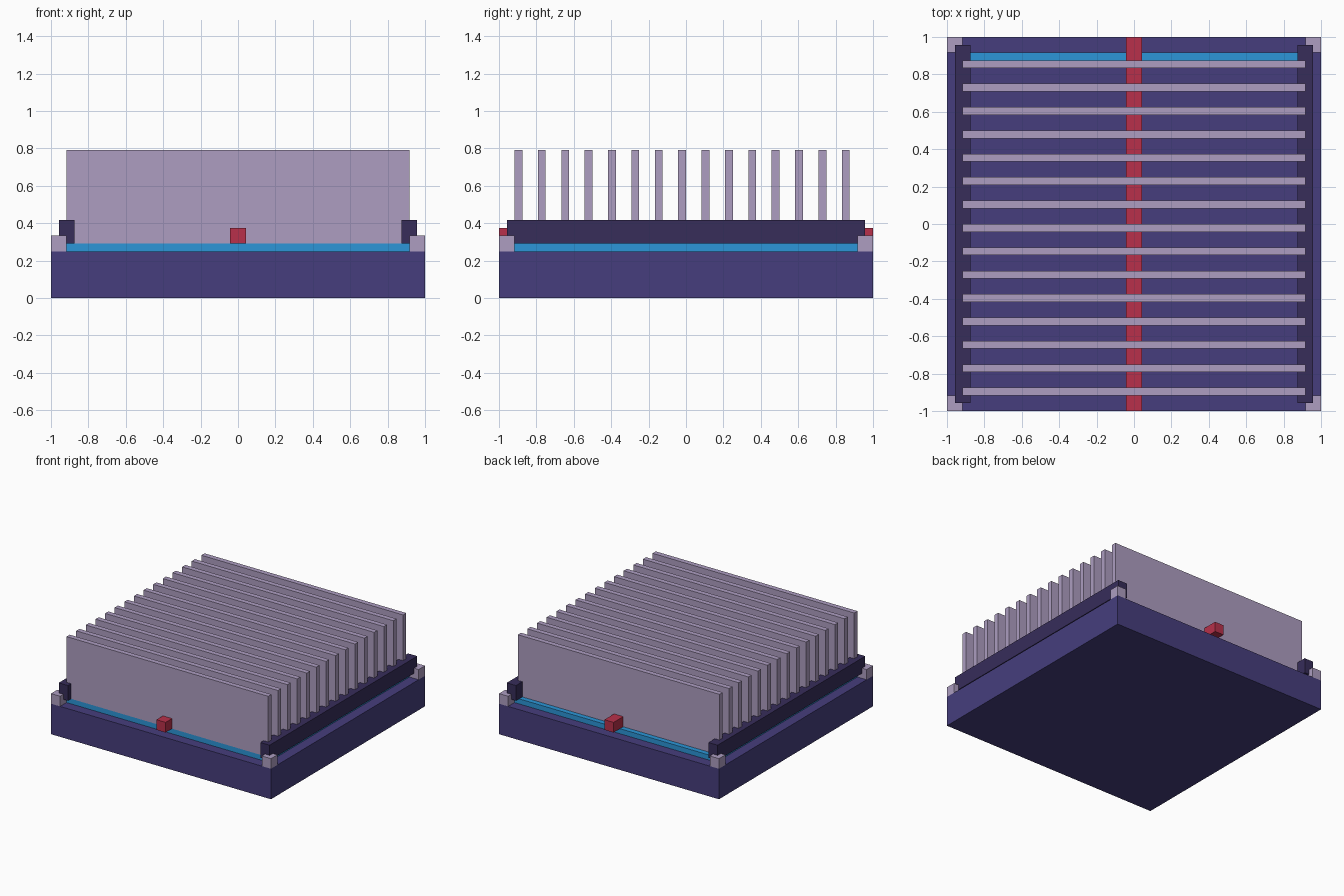
import bpy
import bmesh

if "Cube" in bpy.data.objects:
    bpy.data.objects.remove(bpy.data.objects["Cube"])

U = 1 / 24  # the model sits on a grid of 48 units across


def material(name, r, g, b):
    m = bpy.data.materials.new(name)
    m.diffuse_color = (r, g, b, 1)
    m.use_nodes = True
    m.node_tree.nodes["Principled BSDF"].inputs["Base Color"].default_value = m.diffuse_color
    return m


INDIGO = material("indigo", 0.061, 0.048, 0.205)
DARK = material("dark_purple", 0.038, 0.026, 0.102)
LILAC = material("lilac", 0.418, 0.337, 0.533)
BLUE = material("blue", 0.025, 0.305, 0.686)
RED = material("red", 0.479, 0.030, 0.069)


def box(name, mat, x, y, z):
    """Box from (min, max) ranges in grid units."""
    bm = bmesh.new()
    bmesh.ops.create_cube(bm, size=1)
    for v in bm.verts:
        v.co = [(r[0] if c < 0 else r[1]) * U for c, r in zip(v.co, (x, y, z))]
    me = bpy.data.meshes.new(name)
    bm.to_mesh(me)
    bm.free()
    me.materials.append(mat)
    ob = bpy.data.objects.new(name, me)
    bpy.context.collection.objects.link(ob)
    return ob


def span(side, a, b):
    """Range a..b mirrored to the given side."""
    return (a, b) if side > 0 else (-b, -a)


# Base slab
box("base", INDIGO, (-24, 24), (-24, 24), (0, 6))

for s in (-1, 1):
    # Thin seam frame lying on the base
    box("seam_side", BLUE, span(s, 21, 22), (-22, 22), (6, 7))
    box("seam_end", BLUE, (-21, 21), span(s, 21, 22), (6, 7))
    # Side rails holding the fins
    box("rail", DARK, span(s, 21, 23), (-23, 23), (7, 10))
    # Corner blocks
    for t in (-1, 1):
        box("corner_block", LILAC, span(s, 22, 24), span(t, 22, 24), (6, 8))

# Row of upright fins
for i in range(15):
    y = -22 + 3 * i
    box("fin", LILAC, (-22, 22), (y, y + 1), (7, 19))

# Central bar running through the fins
box("center_bar", RED, (-1, 1), (-24, 24), (7, 9))
